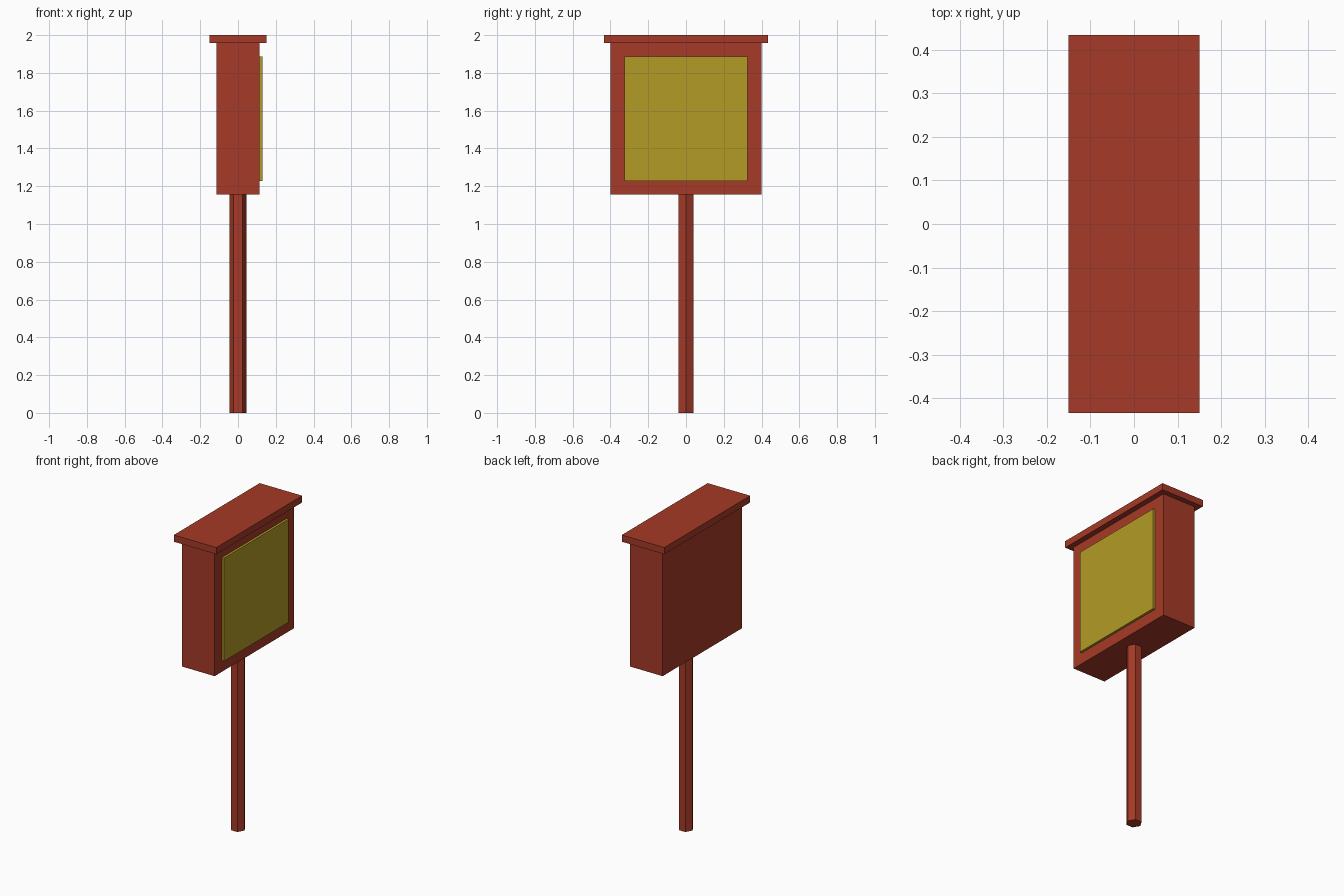
import bpy
import math

cube = bpy.data.objects.get("Cube")
if cube:
    bpy.data.objects.remove(cube, do_unlink=True)


def make_material(name, color):
    mat = bpy.data.materials.new(name)
    mat.use_nodes = True
    mat.diffuse_color = color
    mat.node_tree.nodes["Principled BSDF"].inputs["Base Color"].default_value = color
    return mat


def add_box(name, low, high, mat):
    center = [(a + b) / 2 for a, b in zip(low, high)]
    bpy.ops.mesh.primitive_cube_add(size=1, location=center)
    obj = bpy.context.object
    obj.name = name
    obj.scale = [b - a for a, b in zip(low, high)]
    bpy.ops.object.transform_apply(location=False, rotation=False, scale=True)
    obj.data.materials.append(mat)
    return obj


red = make_material("brick red", (0.38, 0.042, 0.02, 1))
yellow = make_material("mustard yellow", (0.45, 0.33, 0.018, 1))

BOX_BOTTOM, BOX_TOP = 1.157, 1.957

# Hexagonal post with corners on the x axis
bpy.ops.mesh.primitive_cylinder_add(
    vertices=6, radius=0.046, depth=BOX_BOTTOM,
    location=(0, 0, BOX_BOTTOM / 2), rotation=(0, 0, math.radians(30)))
post = bpy.context.object
post.name = "post"
post.data.materials.append(red)

# Cabinet, overhanging lid and raised panel on the left side
add_box("cabinet", (-0.115, -0.4, BOX_BOTTOM), (0.115, 0.4, BOX_TOP), red)
add_box("lid", (-0.15, -0.433, BOX_TOP), (0.15, 0.433, 2.0), red)
add_box("display_panel", (0.115, -0.326, 1.228), (0.13, 0.326, 1.886), yellow)
